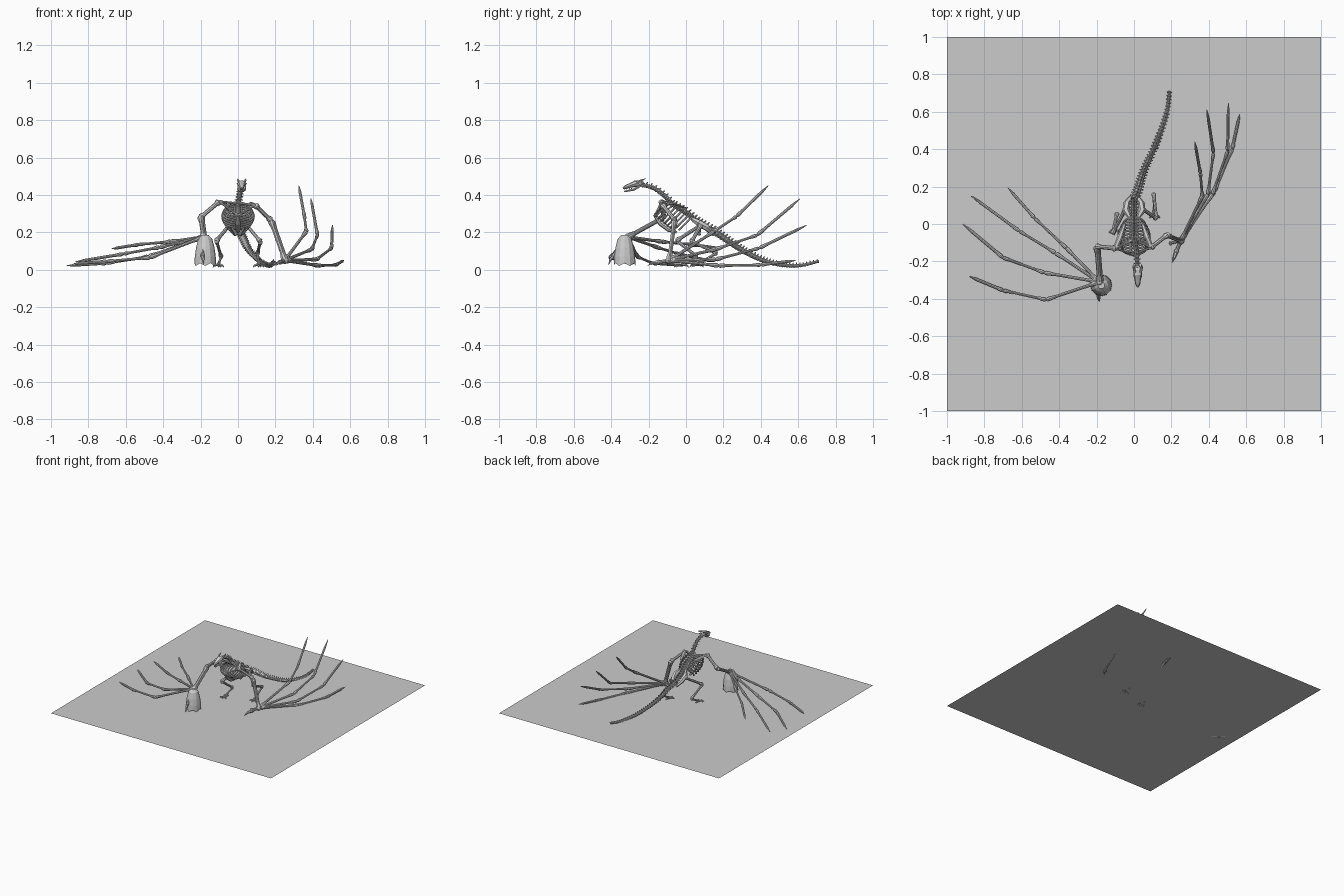
import bpy, bmesh, math
from mathutils import Vector as V

if "Cube" in bpy.data.objects:
    bpy.data.objects.remove(bpy.data.objects["Cube"])


def tube(bm, pts, radii, n=8, squash=1.0):
    """Skin a row of rings along pts, capped at both ends."""
    pts = [V(p) for p in pts]
    rings = []
    for i, p in enumerate(pts):
        d = (pts[min(i + 1, len(pts) - 1)] - pts[max(i - 1, 0)]).normalized()
        ref = V((0, 0, 1)) if abs(d.z) < 0.95 else V((0, 1, 0))
        u = d.cross(ref).normalized()
        w = u.cross(d)
        rings.append([bm.verts.new(p + radii[i] * (u * math.cos(a) + w * squash * math.sin(a)))
                      for a in (2 * math.pi * k / n for k in range(n))])
    for a, b in zip(rings, rings[1:]):
        for k in range(n):
            bm.faces.new((a[k], a[(k + 1) % n], b[(k + 1) % n], b[k]))
    bm.faces.new(rings[0][::-1])
    bm.faces.new(rings[-1])


def bone(bm, a, b, r, r2=None):
    """Long bone: thin shaft with a knob at each end."""
    a, b, r2 = V(a), V(b), r2 or r
    prof = [(-.02, .4), (.03, 1), (.09, .95), (.2, .65), (.8, .65), (.91, .95), (.97, 1), (1.02, .4)]
    tube(bm, [a.lerp(b, t) for t, _ in prof], [k * (r + (r2 - r) * t) for t, k in prof])


def claw(bm, a, b, r, drop=.008):
    a, b = V(a), V(b)
    tube(bm, [a, a.lerp(b, .5) + V((0, 0, drop)), b], [r, r * .75, r * .1], 6)


def finish(name, bm):
    bmesh.ops.recalc_face_normals(bm, faces=bm.faces)
    me = bpy.data.meshes.new(name)
    bm.to_mesh(me)
    bm.free()
    ob = bpy.data.objects.new(name, me)
    bpy.context.collection.objects.link(ob)
    return ob


def spline(ctrl, count):
    """Evenly sampled smooth path through the control points."""
    c = [V(p) for p in ctrl]
    c = [2 * c[0] - c[1]] + c + [2 * c[-1] - c[-2]]
    out = []
    for i in range(1, len(c) - 2):
        for k in range(20):
            t = k / 20
            p0, p1, p2, p3 = c[i - 1:i + 3]
            out.append(.5 * (2 * p1 + (p2 - p0) * t + (2 * p0 - 5 * p1 + 4 * p2 - p3) * t * t
                             + (3 * p1 - p0 - 3 * p2 + p3) * t ** 3))
    out.append(c[-2])
    lens = [0]
    for a, b in zip(out, out[1:]):
        lens.append(lens[-1] + (b - a).length)
    res, j = [], 0
    for k in range(count):
        s = lens[-1] * k / (count - 1)
        while j < len(out) - 2 and lens[j + 1] < s:
            j += 1
        res.append(out[j].lerp(out[j + 1], min(1, (s - lens[j]) / (lens[j + 1] - lens[j]))))
    return res


def vertebrae(name, ctrl, count, r0, r1, spike):
    """Chain of waisted vertebrae with a spine and side processes."""
    bm = bmesh.new()
    p = spline(ctrl, count + 1)
    for i in range(count):
        r = r0 + (r1 - r0) * i / count
        a, b = p[i], p[i + 1]
        d = (b - a).normalized()
        side = d.cross(V((0, 0, 1))).normalized()
        up = side.cross(d)
        tube(bm, [a.lerp(b, t) for t in (0, .2, .5, .8, 1)], [r * k for k in (.8, 1, .7, 1, .8)])
        m = a.lerp(b, .5)
        for v, k in ((up, 1), (side, .7), (-side, .7)):
            tube(bm, [m, m + v * (r + spike * k * r) + d * r * .5], [r * .5, r * .2], 4)
    finish(name, bm)


# ground slab
bm = bmesh.new()
bmesh.ops.create_grid(bm, x_segments=1, y_segments=1, size=1)
bmesh.ops.translate(bm, verts=bm.verts, vec=(0, 0, .02))
finish("ground", bm)

# spine, neck and tail
vertebrae("neck", [(.018, -.25, .455), (.016, -.18, .44), (.008, -.115, .395), (0, -.075, .35)],
          9, .012, .015, .7)
vertebrae("back_spine", [(0, -.075, .35), (0, 0, .305), (0, .06, .255), (0, .13, .215)], 12, .015, .017, .9)
vertebrae("tail", [(0, .13, .215), (.022, .185, .18), (.055, .29, .11), (.11, .41, .05),
                   (.15, .515, .025), (.178, .61, .022), (.19, .71, .045)], 34, .019, .008, .7)

# rib cage and breastbone
bm = bmesh.new()
for i in range(8):
    t = i / 7
    top = V((0, -.085, .36)).lerp(V((0, .035, .285)), t)
    bot = V((0, -.165, .285)).lerp(V((0, -.05, .2)), t)
    w = .05 + .035 * math.sin(math.pi * (.15 + .75 * t))
    mid, half = (top + bot) / 2, (top - bot) / 2
    for s in (-1, 1):
        arc = [math.pi * k / 12 for k in range(13 if i < 6 else 10)]
        tube(bm, [mid + half * math.cos(a) + V((s * w * math.sin(a), 0, 0)) for a in arc],
             [.0055] * len(arc), 6)
tube(bm, [(0, -.17, .295), (0, -.135, .25), (0, -.09, .215), (0, -.05, .2)], [.008, .016, .014, .006])
finish("rib_cage", bm)

# shoulder blades, collar bones
bm = bmesh.new()
for sh in ((-.1, -.13, .365), (.092, -.125, .345)):
    tube(bm, [sh, (sh[0] * .75, -.07, .355), (sh[0] * .5, .0, .33)], [.013, .015, .008], 6, .5)
    bone(bm, sh, (0, -.165, .29), .009)
    bone(bm, sh, (sh[0] * .1, -.09, .355), .009)
finish("shoulder_girdle", bm)

# pelvis
bm = bmesh.new()
for s in (-1, 1):
    tube(bm, [(s * .02, .03, .275), (s * .042, .07, .25), (s * .04, .11, .225), (s * .015, .15, .185)],
         [.008, .02, .018, .008], 6)
    bone(bm, (s * .042, .08, .24), (s * .008, .07, .185), .009)
finish("pelvis", bm)

# skull with jaw, brow horns and teeth
bm = bmesh.new()
hx = .02
tube(bm, [(hx, -.225, .455), (hx, -.245, .46), (hx, -.27, .46), (hx, -.295, .452), (hx, -.32, .443), (hx, -.337, .435)],
     [.012, .022, .024, .017, .014, .006], 8, .75)
for s in (-1, 1):
    tube(bm, [(hx + s * .018, -.245, .448), (hx + s * .015, -.28, .428), (hx + s * .004, -.33, .418)],
         [.006, .007, .004], 6)
    tube(bm, [(hx + s * .014, -.262, .468), (hx + s * .02, -.24, .478), (hx + s * .021, -.213, .488)],
         [.008, .006, .001], 6)
    tube(bm, [(hx + s * .018, -.25, .458), (hx + s * .028, -.222, .46)], [.007, .001], 6)
    for k in range(4):
        y = -.327 + k * .012
        tube(bm, [(hx + s * .009, y, .437), (hx + s * .008, y - .002, .424)], [.003, .0005], 4)
finish("skull", bm)

# wings: arm bones then jointed fingers
wings = {
    "left": ([(-.1, -.13, .365), (-.2, -.12, .28), (-.185, -.31, .175)],
             [[(-.47, -.405, .065), (-.70, -.355, .045), (-.88, -.28, .032)],
              [(-.48, -.26, .07), (-.70, -.18, .035), (-.915, 0, .022)],
              [(-.42, -.155, .12), (-.61, -.04, .085), (-.87, .15, .042)],
              [(-.36, -.13, .15), (-.53, .03, .135), (-.675, .195, .112)]]),
    "right": ([(.092, -.125, .345), (.175, -.06, .265), (.25, -.09, .05)],
              [[(.365, .15, .205), (.355, .27, .285), (.325, .44, .45)],
               [(.395, .16, .11), (.425, .38, .185), (.39, .61, .38)],
               [(.42, .16, .055), (.5, .39, .115), (.505, .645, .238)],
               [(.43, .175, .022), (.525, .40, .026), (.565, .585, .05)]])}
for side, (arm, fingers) in wings.items():
    bm = bmesh.new()
    bone(bm, arm[0], arm[1], .018)
    bone(bm, arm[1], arm[2], .018)
    off = V((.014, 0, -.004))
    bone(bm, V(arm[1]) + off, V(arm[2]) + off, .01)
    bmesh.ops.create_icosphere(bm, subdivisions=2, radius=.02)
    bmesh.ops.translate(bm, verts=bm.verts[-42:], vec=arm[2])
    finish(side + "_wing_arm", bm)
    bm = bmesh.new()
    for f in fingers:
        chain = [arm[2]] + f
        for k in range(2):
            bone(bm, chain[k], chain[k + 1], .014 - .002 * k, .012 - .002 * k)
        a, b = V(chain[2]), V(chain[3])
        tube(bm, [a, a.lerp(b, .06), a.lerp(b, .2), a.lerp(b, .8), b], [.006, .011, .008, .008, .002])
    finish(side + "_wing_fingers", bm)

# bulky left hand: faceted bell with a ragged rim, plus thumb claw
bm = bmesh.new()
rings, n = [], 12
for r, z in ((.018, .185), (.037, .165), (.049, .12), (.056, .07), (.058, .035)):
    low = z < .04
    rings.append([bm.verts.new((-.175 + r * math.cos(6.2832 * k / n),
                                -.328 + 1.0 * r * math.sin(6.2832 * k / n),
                                z - (.015 if low and k % 2 else 0))) for k in range(n)])
for a, b in zip(rings, rings[1:]):
    for k in range(n):
        bm.faces.new((a[k], b[k], b[(k + 1) % n], a[(k + 1) % n]))
bm.faces.new(rings[0])
bm.faces.new(rings[-1][::-1])
finish("left_hand", bm)
bm = bmesh.new()
bone(bm, (-.185, -.33, .165), (-.19, -.39, .07), .012)
claw(bm, (-.19, -.39, .07), (-.185, -.415, .025), .01)
bone(bm, (.25, -.09, .05), (.225, -.15, .04), .014)
claw(bm, (.225, -.15, .04), (.205, -.205, .022), .011)
bone(bm, (.25, -.09, .05), (.19, -.105, .03), .01)
finish("thumb_claws", bm)

# legs and clawed feet
legs = {"left": [(-.045, .08, .24), (-.115, -.05, .155), (-.09, .06, .07), (-.105, -.02, .027)],
        "right": [(.045, .08, .24), (.12, .03, .15), (.105, .165, .09), (.11, .06, .027)]}
for side, (hip, knee, ankle, foot) in legs.items():
    bm = bmesh.new()
    bone(bm, hip, knee, .015)
    bone(bm, knee, ankle, .013)
    bone(bm, ankle, foot, .011)
    for dx, dy in ((-.03, -.03), (0, -.042), (.03, -.03), (.01, .035)):
        m = V(foot) + V((dx * .6, dy * .6, -.004))
        bone(bm, foot, m, .007)
        claw(bm, m, V(foot) + V((dx, dy, -.016)), .006, .006)
    finish(side + "_leg", bm)
